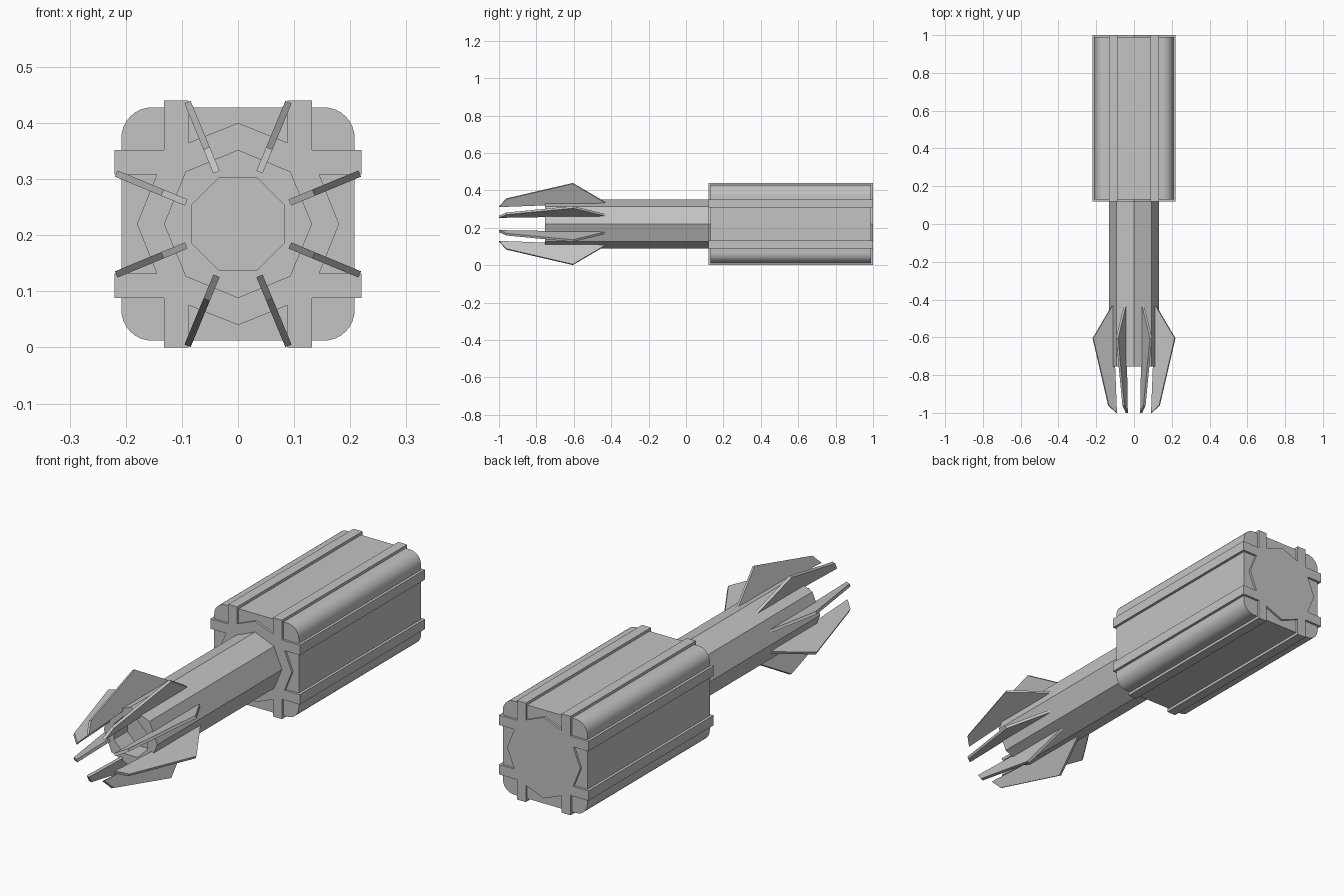
import bpy, bmesh, math
from mathutils import Matrix, Vector

cube = bpy.data.objects.get("Cube")
if cube:
    bpy.data.objects.remove(cube, do_unlink=True)

MID = 0.22  # height of the long axis

grey = bpy.data.materials.new("light_grey")
grey.use_nodes = True
colour = (0.55, 0.55, 0.55, 1)
grey.diffuse_color = colour
grey.node_tree.nodes["Principled BSDF"].inputs["Base Color"].default_value = colour


def finish(name, bm):
    bmesh.ops.recalc_face_normals(bm, faces=bm.faces)
    mesh = bpy.data.meshes.new(name)
    bm.to_mesh(mesh)
    bm.free()
    mesh.materials.append(grey)
    obj = bpy.data.objects.new(name, mesh)
    bpy.context.collection.objects.link(obj)
    return obj


def extrude_profile(name, points, offset):
    """Solid made by pushing a flat outline along an offset."""
    bm = bmesh.new()
    face = bm.faces.new([bm.verts.new(p) for p in points])
    made = bmesh.ops.extrude_face_region(bm, geom=[face], use_keep_orig=True)
    moved = [g for g in made["geom"] if isinstance(g, bmesh.types.BMVert)]
    bmesh.ops.translate(bm, verts=moved, vec=offset)
    return finish(name, bm)


def ring(radius, y, turn=0.0):
    """Octagon around the long axis."""
    angles = [turn + k * math.pi / 4 for k in range(8)]
    return [(radius * math.cos(a), y, MID + radius * math.sin(a)) for a in angles]


# Housing with rounded long edges
half, bevel, steps = 0.208, 0.055, 8
outline = []
for quarter in range(4):
    for i in range(steps + 1):
        a = (quarter + i / steps) * math.pi / 2
        sx = 1 if quarter in (0, 3) else -1
        sz = 1 if quarter in (0, 1) else -1
        outline.append((sx * (half - bevel) + bevel * math.cos(a), 0.13,
                        MID + sz * (half - bevel) + bevel * math.sin(a)))
housing = extrude_profile("housing", outline, (0, 0.86, 0))
bpy.context.view_layer.objects.active = housing
housing.select_set(True)
bpy.ops.object.shade_smooth_by_angle(angle=math.radians(30))
housing.select_set(False)

# Ribbed core: one quarter of the star outline, turned four times
quarter_outline = [(0.18, 0), (0.145, 0.088), (0.22, 0.088), (0.22, 0.132),
                   (0.132, 0.132), (0.132, 0.22), (0.088, 0.22), (0.088, 0.145)]
star = []
for k in range(4):
    turn = Matrix.Rotation(k * math.pi / 2, 2)
    for p in quarter_outline:
        q = turn @ Vector(p)
        star.append((q.x, 0.12, MID + q.y))
extrude_profile("ribbed_core", star, (0, 0.88, 0))

# Octagonal barrel with a recessed muzzle
bm = bmesh.new()
eighth = math.pi / 8
back, front, lip, floor = [
    [bm.verts.new(p) for p in pts]
    for pts in (ring(0.132, 0.13), ring(0.132, -0.755),
                ring(0.089, -0.755, eighth), ring(0.089, -0.66, eighth))]
for k in range(8):
    n = (k + 1) % 8
    bm.faces.new((back[k], back[n], front[n], front[k]))
    bm.faces.new((lip[k], lip[n], floor[n], floor[k]))
    bm.faces.new((front[k], front[n], lip[k]))
    bm.faces.new((lip[k], front[n], lip[n]))
bm.faces.new(back)
bm.faces.new(floor)
finish("barrel", bm)

# Eight blades around the muzzle, profile given as (radius, y)
blade = [(0.10, -1.0), (0.146, -0.96), (0.235, -0.605), (0.124, -0.43)]
thick = 0.012
for k in range(8):
    obj = extrude_profile(f"blade_{k + 1}", [(r, y, -thick / 2) for r, y in blade],
                          (0, 0, thick))
    obj.data.transform(Matrix.Translation((0, 0, MID))
                       @ Matrix.Rotation(eighth + k * math.pi / 4, 4, 'Y'))
